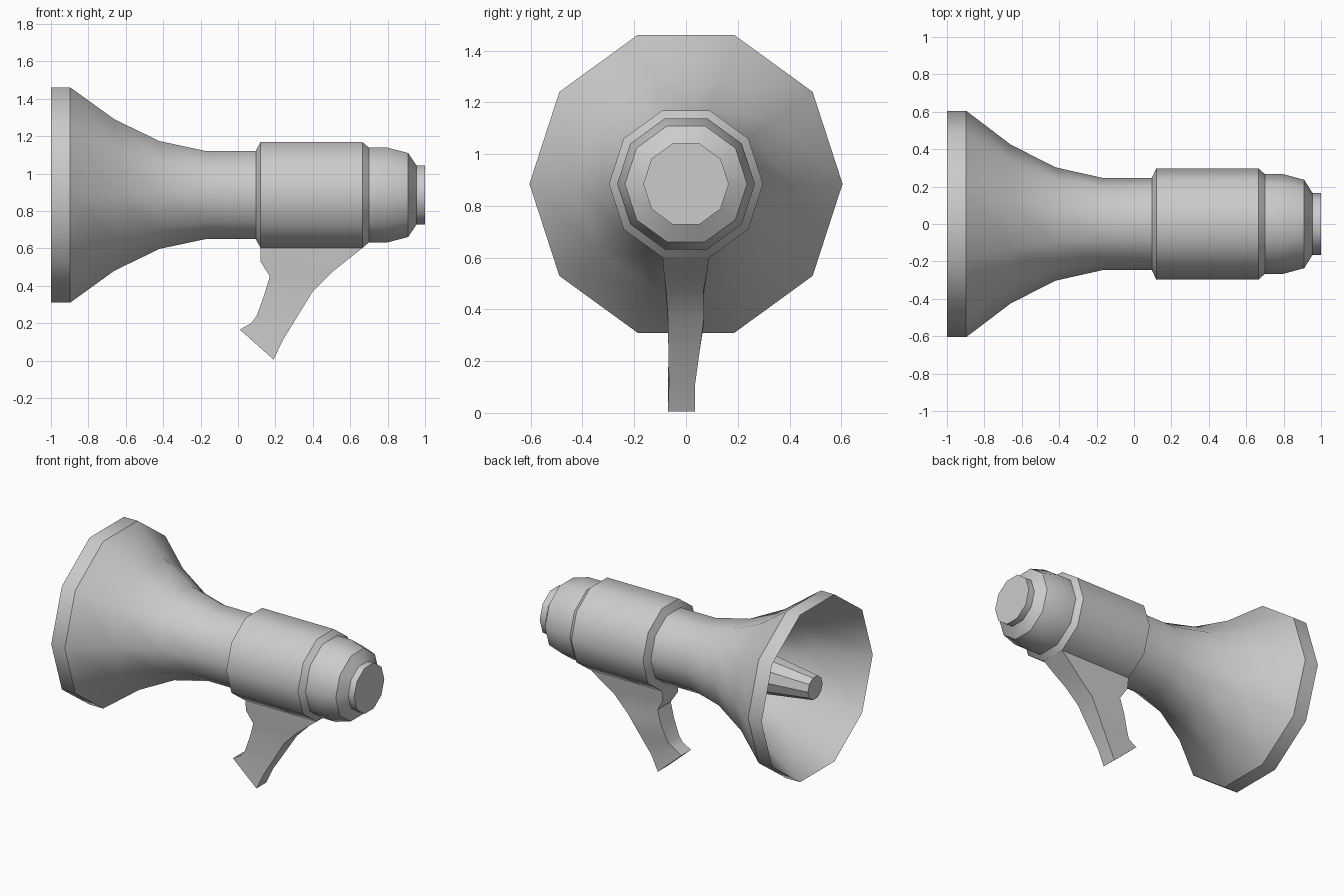
import bpy, math

if "Cube" in bpy.data.objects:
    bpy.data.objects.remove(bpy.data.objects["Cube"])

AXIS_Z = 0.885
SIDES = 10


def mesh_object(name, verts, faces, angle):
    me = bpy.data.meshes.new(name)
    me.from_pydata(verts, [], faces)
    ob = bpy.data.objects.new(name, me)
    bpy.context.collection.objects.link(ob)
    bpy.ops.object.select_all(action='DESELECT')
    ob.select_set(True)
    bpy.context.view_layer.objects.active = ob
    bpy.ops.object.shade_smooth_by_angle(angle=math.radians(angle))
    return ob


def loft(rings, cap_start, cap_end):
    n = len(rings[0])
    verts = [p for ring in rings for p in ring]
    faces = [(i * n + j, i * n + (j + 1) % n, (i + 1) * n + (j + 1) % n, (i + 1) * n + j)
             for i in range(len(rings) - 1) for j in range(n)]
    if cap_start:
        faces.append(tuple(reversed(range(n))))
    if cap_end:
        faces.append(tuple(range(len(verts) - n, len(verts))))
    return verts, faces


def lathe(name, profile, cap_start=False, cap_end=False, angle=37):
    """Turn (x, radius) points around the horn axis."""
    steps = [2 * math.pi * k / SIDES for k in range(SIDES)]
    rings = [[(x, r * math.cos(a), AXIS_Z + r * math.sin(a)) for a in steps]
             for x, r in profile]
    return mesh_object(name, *loft(rings, cap_start, cap_end), angle)


# Bell: rim band, flared outside, and the inside surface
flare = [(-0.66, 0.425), (-0.42, 0.303), (-0.17, 0.247)]
lathe("bell_rim", [(-1, 0.605), (-0.897, 0.605)])
lathe("bell_outside", [(-0.897, 0.605)] + flare + [(0.1, 0.247)])
inside = [(x, r - 0.008) for x, r in reversed(flare)]
lathe("bell_inside", list(reversed([(-0.1, 0.235)] + inside + [(-1, 0.605)]))[::-1], cap_start=True)

# Tapered driver cone inside the bell
lathe("inner_cone", [(-0.985, 0.08), (-0.1, 0.2)], cap_start=True, angle=20)

# Housing with stepped rear end
lathe("housing", [(0.095, 0.247), (0.12, 0.298), (0.665, 0.298), (0.70, 0.266),
                  (0.80, 0.266), (0.91, 0.236), (0.955, 0.165), (1, 0.165)], cap_end=True)

# Pistol grip: (front x, z), (rear x, z), y min, y max from top to bottom
sections = [
    ((0.12, 0.602), (0.665, 0.602), -0.09, 0.09),
    ((0.12, 0.53), (0.58, 0.535), -0.085, 0.08),
    ((0.17, 0.45), (0.50, 0.47), -0.077, 0.067),
    ((0.14, 0.35), (0.40, 0.37), -0.07, 0.07),
    ((0.10, 0.24), (0.32, 0.24), -0.068, 0.053),
    ((0.07, 0.20), (0.24, 0.11), -0.066, 0.035),
    ((0.01, 0.165), (0.19, 0.005), -0.07, 0.035),
]
rings = [[(f[0], y0, f[1]), (f[0], y1, f[1]), (b[0], y1, b[1]), (b[0], y0, b[1])]
         for f, b, y0, y1 in sections]
mesh_object("grip", *loft(rings, False, True), 37)
